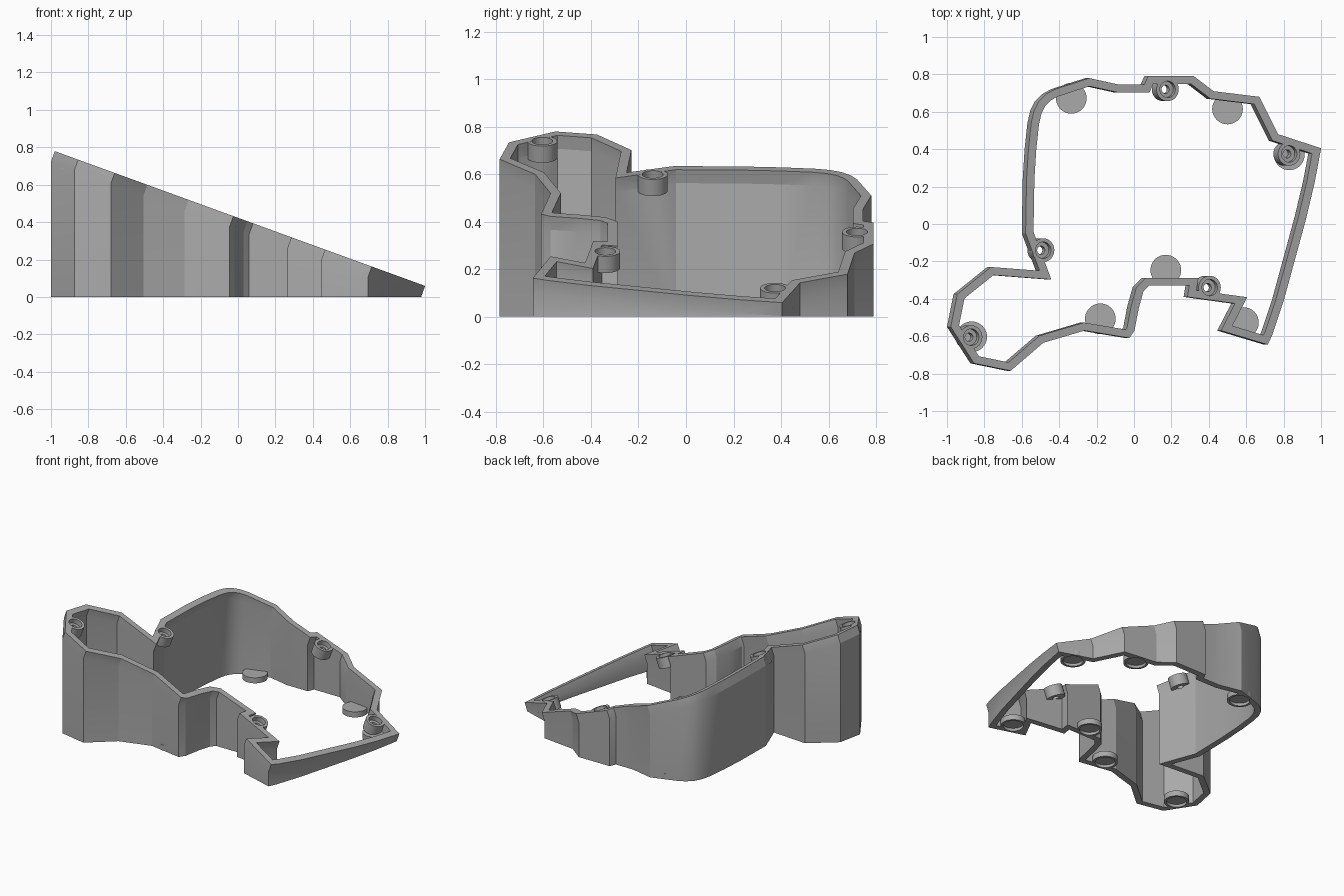
import bpy, bmesh, math
from mathutils import Matrix, Vector

if "Cube" in bpy.data.objects:
    bpy.data.objects.remove(bpy.data.objects["Cube"])

TILT = math.radians(20)
NORMAL = Vector((math.sin(TILT), 0, math.cos(TILT)))
THICK = 0.042      # wall thickness
LIP = 0.06         # height of the leaning upper band

grey = bpy.data.materials.new("plain grey")
grey.use_nodes = True
grey.diffuse_color = (0.4, 0.4, 0.4, 1)
grey.node_tree.nodes["Principled BSDF"].inputs["Base Color"].default_value = (0.4, 0.4, 0.4, 1)


def rim(x):
    """Height of the sloping top plane."""
    return 0.423 - math.tan(TILT) * x


def finish(name, bm):
    bmesh.ops.recalc_face_normals(bm, faces=bm.faces)
    mesh = bpy.data.meshes.new(name)
    bm.to_mesh(mesh)
    bm.free()
    mesh.materials.append(grey)
    obj = bpy.data.objects.new(name, mesh)
    bpy.context.collection.objects.link(obj)
    return obj


def lathe(bm, profile, matrix, sides=40):
    """Closed solid of revolution from (radius, height) pairs."""
    rings = []
    for r, z in profile:
        rings.append([bm.verts.new(matrix @ Vector((r * math.cos(a), r * math.sin(a), z)))
                      for a in (math.tau * i / sides for i in range(sides))])
    for a, b in zip(rings, rings[1:]):
        for i in range(sides):
            j = (i + 1) % sides
            bm.faces.new((a[i], a[j], b[j], b[i]))
    bm.faces.new(rings[0])
    bm.faces.new(rings[-1])


def inset(points, dist):
    """Mitred inward offset of a counter-clockwise outline."""
    out = []
    for i, p in enumerate(points):
        d0 = (p - points[i - 1]).normalized()
        d1 = (points[(i + 1) % len(points)] - p).normalized()
        n0, n1 = Vector((-d0.y, d0.x)), Vector((-d1.y, d1.x))
        out.append(p + (n0 + n1) * dist / (1 + n0.dot(n1)))
    return out


# Wall outline at the base, counter-clockwise
outline = [Vector(p) for p in (
    (.98, .405), (.75, .48), (.65, .68), (.405, .71), (.30, .79), (.055, .79),
    (.035, .745), (-.10, .745), (-.26, .78), (-.445, .72), (-.49, .695),
    (-.53, .655), (-.555, .605), (-.57, .54), (-.585, .40), (-.595, .24),
    (-.60, -.05), (-.525, -.25), (-.785, -.23), (-.965, -.375), (-1, -.55),
    (-.875, -.745), (-.68, -.785), (-.505, -.635), (-.285, -.57), (-.045, -.61),
    (-.018, -.57), (.005, -.45), (.03, -.36), (.06, -.33), (.275, -.33),
    (.265, -.39), (.52, -.425), (.445, -.57), (.695, -.645), (.72, -.59),
    (.78, -.41), (.84, -.19), (.90, .03), (.945, .22))]


# Wall: vertical below, leaning square to the sloping plane at the top
def wall_column(bm, p):
    knee = Vector((p.x, p.y, rim(p.x) - LIP / math.cos(TILT)))
    return [bm.verts.new(v) for v in ((p.x, p.y, 0), knee, knee + NORMAL * LIP)]


bm = bmesh.new()
outer = [wall_column(bm, p) for p in outline]
inner = [wall_column(bm, p) for p in inset(outline, THICK)]
for i in range(len(outline)):
    j = (i + 1) % len(outline)
    loop_a = outer[i] + inner[i][::-1]
    loop_b = outer[j] + inner[j][::-1]
    for k in range(6):
        m = (k + 1) % 6
        bm.faces.new((loop_a[k], loop_b[k], loop_b[m], loop_a[m]))
parts = [finish("case_wall", bm)]

# Screw bosses under the rim, and the stepped holes to cut through them
cut = bmesh.new()
bosses = ((-.485, -.14), (.18, .72), (.83, .375), (.405, -.34), (-.87, -.605))
for n, (x, y) in enumerate(bosses, 1):
    place = Matrix.Translation((x, y, rim(x))) @ Matrix.Rotation(TILT, 4, "Y")
    bm = bmesh.new()
    lathe(bm, ((.063, -.075), (.063, -.0005)), place)
    parts.append(finish(f"screw_boss_{n}", bm))
    lathe(cut, ((.022, -.082), (.022, -.035), (.044, -.035), (.044, .02)), place)

# Round foot pads on the base, with shallow recesses underneath
feet = ((-.335, .672), (.50, .615), (.83, .37), (.17, -.247),
        (-.18, -.507), (.585, -.527), (-.868, -.603))
for n, (x, y) in enumerate(feet, 1):
    place = Matrix.Translation((x, y, 0))
    bm = bmesh.new()
    lathe(bm, ((.082, .0005), (.082, .04)), place)
    parts.append(finish(f"foot_pad_{n}", bm))
    lathe(cut, ((.066, -.03), (.066, .02)), place)

cutter = finish("hole_cutter", cut)
cutter.hide_render = True

# Cut the holes, then shade smooth with crisp corners
for obj in parts:
    mod = obj.modifiers.new("holes", "BOOLEAN")
    mod.operation = "DIFFERENCE"
    mod.solver = "EXACT"
    mod.object = cutter
    bpy.ops.object.select_all(action="DESELECT")
    obj.select_set(True)
    bpy.context.view_layer.objects.active = obj
    bpy.ops.object.modifier_apply(modifier=mod.name)
    bpy.ops.object.shade_smooth_by_angle(angle=math.radians(19.5))

bpy.data.objects.remove(cutter)
